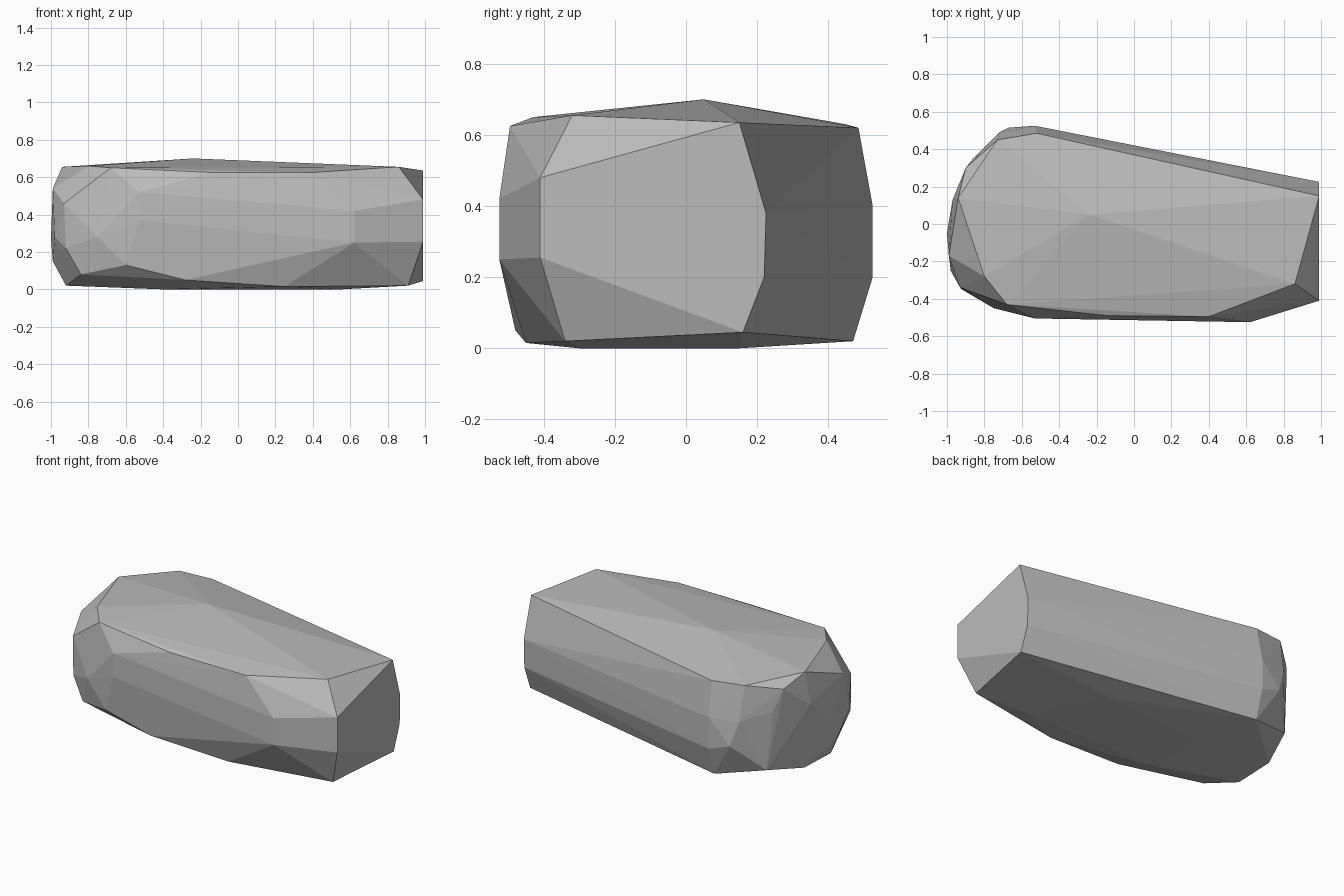
import bpy
import bmesh

if "Cube" in bpy.data.objects:
    bpy.data.objects.remove(bpy.data.objects["Cube"], do_unlink=True)

stone_grey = bpy.data.materials.new("stone_grey")
stone_grey.use_nodes = True
colour = (0.5, 0.5, 0.5, 1)
stone_grey.diffuse_color = colour
stone_grey.node_tree.nodes["Principled BSDF"].inputs["Base Color"].default_value = colour

# Corners of the chiselled boulder, grouped by side
crown = [(-.24, .05, .70), (.86, -.32, .655), (.99, .15, .635), (-.52, .485, .62),
         (-.73, .45, .63), (-.94, .14, .655), (-.8, -.28, .66), (-.68, -.43, .65)]
blunt_end = [(-.99, -.17, .54), (-1, -.05, .27), (-.98, -.25, .28), (-.99, -.11, .15),
             (-.97, .13, .45), (-.9, .3, .595), (-.86, .35, .46), (-.92, -.35, .22),
             (-.93, -.34, .46)]
narrow_end = [(.99, -.41, .48), (.99, -.41, .255), (.99, .225, .38), (.99, .22, .2),
              (.99, .16, .045)]
front_side = [(.62, -.525, .42), (.62, -.525, .25), (-.53, -.505, .52), (-.53, -.505, .37),
              (-.75, -.45, .28), (-.6, -.48, .13), (.4, -.495, .625), (-.14, -.49, .625)]
back_side = [(-.53, .525, .4), (-.53, .525, .2), (-.67, .515, .25), (-.72, .49, .41)]
underside = [(-.53, .47, .02), (-.83, .37, .085), (-.92, .12, .03), (-.84, -.37, .08),
             (-.28, -.48, .05), (.25, -.45, .015), (.91, -.34, .02), (-.4, -.3, 0),
             (.55, -.3, 0), (.3, .15, 0), (-.4, .1, 0), (-.92, -.15, .02)]

# Wrap the corners in one flat-faced shell
bm = bmesh.new()
for group in (crown, blunt_end, narrow_end, front_side, back_side, underside):
    for corner in group:
        bm.verts.new(corner)
hull = bmesh.ops.convex_hull(bm, input=bm.verts)
loose = [v for v in bm.verts if not v.link_faces]
bmesh.ops.delete(bm, geom=loose, context="VERTS")
bmesh.ops.dissolve_limit(bm, angle_limit=0.02, verts=bm.verts, edges=bm.edges)
bmesh.ops.recalc_face_normals(bm, faces=bm.faces)

mesh = bpy.data.meshes.new("boulder")
bm.to_mesh(mesh)
bm.free()
mesh.materials.append(stone_grey)
boulder = bpy.data.objects.new("boulder", mesh)
bpy.context.collection.objects.link(boulder)
